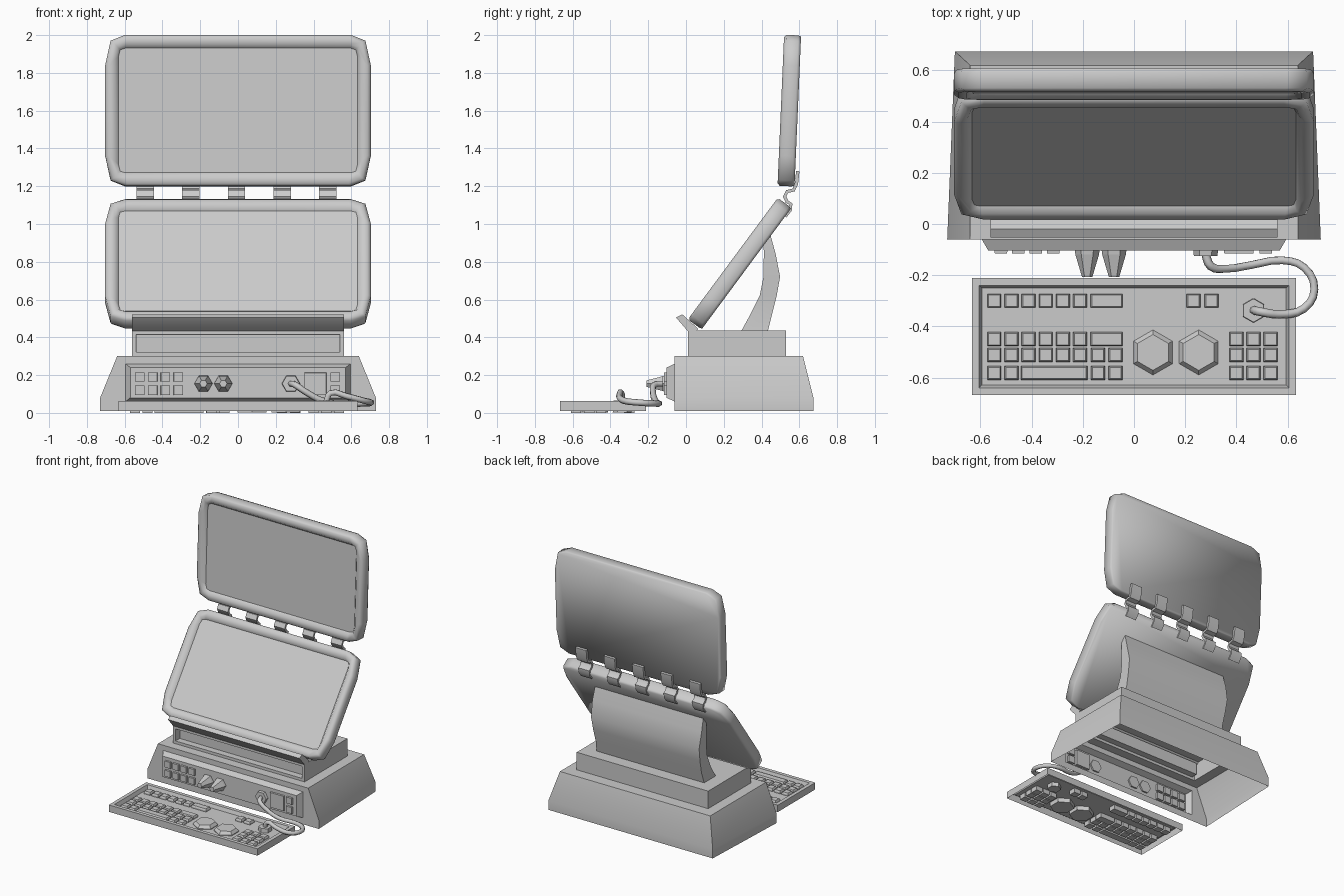
import bpy, bmesh, math
from mathutils import Vector, Matrix

if "Cube" in bpy.data.objects:
    bpy.data.objects.remove(bpy.data.objects["Cube"])

grey = bpy.data.materials.new("plain_grey")
grey.use_nodes = True
COLOUR = (0.6, 0.6, 0.6, 1)
grey.diffuse_color = COLOUR
grey.node_tree.nodes["Principled BSDF"].inputs["Base Color"].default_value = COLOUR


def finish(name, bm, angle=None, matrix=None):
    """Turn a bmesh into an object; angle None keeps it flat."""
    bmesh.ops.recalc_face_normals(bm, faces=bm.faces)
    if matrix:
        bm.transform(matrix)
    me = bpy.data.meshes.new(name)
    bm.to_mesh(me)
    bm.free()
    me.materials.append(grey)
    ob = bpy.data.objects.new(name, me)
    bpy.context.collection.objects.link(ob)
    if angle:
        bpy.ops.object.select_all(action='DESELECT')
        ob.select_set(True)
        bpy.context.view_layer.objects.active = ob
        bpy.ops.object.shade_smooth_by_angle(angle=math.radians(angle))
    return ob


def loft(bm, rings, start=True, end=True):
    """Skin a list of closed rings of points."""
    loops = [[bm.verts.new(p) for p in ring] for ring in rings]
    for a, b in zip(loops, loops[1:]):
        for i in range(len(a)):
            j = (i + 1) % len(a)
            bm.faces.new((a[i], a[j], b[j], b[i]))
    if start:
        bm.faces.new(loops[0])
    if end:
        bm.faces.new(loops[-1])
    return loops


def flat_rect(x, y, hx, hy, z):
    return [(x - hx, y - hy, z), (x + hx, y - hy, z), (x + hx, y + hy, z), (x - hx, y + hy, z)]


def wall_rect(x, z, hx, hz, y):
    return [(a, y, b) for a, b, _ in flat_rect(x, z, hx, hz, 0)]


def hexagon(x, y, r, z, turn=30):
    angles = [math.radians(60 * i + turn) for i in range(6)]
    return [(x + r * math.cos(a), y + r * math.sin(a), z) for a in angles]


def wall_hex(x, z, r, y):
    return [(a, y, b) for a, b, _ in hexagon(x, z, r, 0, 0)]


# Base: open-bottomed skirt with a stepped box on top
def plan(front, back, y0, y1, z):
    return [(-front, y0, z), (front, y0, z), (back, y1, z), (-back, y1, z)]


bm = bmesh.new()
loft(bm, [plan(.73, .70, -.06, .675, .01), plan(.73, .70, -.06, .675, .08),
          plan(.64, .64, -.06, .62, .30), plan(.56, .56, .01, .53, .30),
          plan(.56, .56, .01, .53, .435)], start=False)
bm.faces.ensure_lookup_table()
bmesh.ops.recalc_face_normals(bm, faces=bm.faces)

# Recessed slot in the front of the box
slot = [f for f in bm.faces if f.normal.y < -.9 and f.calc_center_median().z > .31]
bmesh.ops.inset_individual(bm, faces=slot, thickness=.03)
bmesh.ops.inset_individual(bm, faces=slot, thickness=.001, depth=-.05)

# Raised control panel set into the front wall
front = [f for f in bm.faces if f.normal.y < -.9 and f.calc_center_median().y < -.05]
bmesh.ops.dissolve_faces(bm, faces=front)
front = [f for f in bm.faces if f.normal.y < -.9 and f.calc_center_median().y < -.05]
edges = list({e for f in front for e in f.edges})
bmesh.ops.delete(bm, geom=front, context='FACES_ONLY')
panel = loft(bm, [wall_rect(0, .16, .595, .10, -.06), wall_rect(0, .16, .57, .08, -.103)], start=False)
rim = panel[0]
edges += [bm.edges.get((rim[i], rim[(i + 1) % 4])) for i in range(4)]
bmesh.ops.triangle_fill(bm, edges=edges, use_beauty=True)
finish("base", bm, 30)

# Control panel buttons
bm = bmesh.new()
buttons = [(-.52 + .068 * c, z, .027, .027) for c in range(4) for z in (.12, .19)]
buttons += [(.41, .155, .06, .06), (.515, .12, .027, .027), (.515, .19, .027, .027)]
for x, z, hx, hz in buttons:
    loft(bm, [wall_rect(x, z, hx, hz, -.08), wall_rect(x, z, hx - .003, hz - .003, -.116)])
finish("panel_buttons", bm)

# Tapered knobs and cable socket
bm = bmesh.new()
for x in (-.183, -.078):
    loft(bm, [wall_hex(x, .155, .05, -.09), wall_hex(x, .155, .046, -.12), wall_hex(x, .155, .02, -.208)])
loft(bm, [wall_hex(.28, .155, .05, -.09), wall_hex(.28, .155, .046, -.125)])
finish("panel_knobs", bm)

# Ledge under the lower screen
bm = bmesh.new()
profile = [(-.053, .505), (-.02, .522), (.065, .445), (.04, .42), (.012, .43)]
loft(bm, [[(x, y, z) for y, z in profile] for x in (-.56, .56)])
finish("screen_ledge", bm, 30)


# Screens: rounded frame plus a sunken display
def outline(hw, hh, cx, cz, y):
    quarter = [(hw, hh - cz), (hw - cx * .27, hh - cz * .19), (hw - cx, hh)]
    pts = quarter + [(-x, z) for x, z in reversed(quarter)]
    pts += [(-x, -z) for x, z in pts]
    return [(x, y, z) for x, z in pts]


def screen(name, matrix):
    hw, hh = .703, .40
    bm = bmesh.new()
    loft(bm, [outline(hw - .008, hh - .005, .10, .16, .09), outline(hw, hh, .105, .16, .075),
              outline(hw, hh, .105, .16, .012), outline(hw - .018, hh - .012, .10, .15, 0),
              outline(hw - .05, hh - .05, .06, .08, 0), outline(hw - .07, hh - .07, .035, .045, .022)],
         end=False)
    finish(name + "_frame", bm, 80, matrix)
    bm = bmesh.new()
    bm.faces.new([bm.verts.new(p) for p in outline(hw - .07, hh - .07, .035, .045, .022)])
    finish(name + "_display", bm, None, matrix)


def placed(y, z, tilt):
    return Matrix.Translation((0, y, z)) @ Matrix.Rotation(-math.radians(tilt), 4, 'X')


screen("upper_screen", placed(.502, 1.602, 2.5))
screen("lower_screen", placed(.248, .817, 36.5))

# Curved support behind the lower screen
bm = bmesh.new()
sections = [(.42, .285, .43, .46), (.52, .34, .455, .45), (.62, .39, .48, .455),
            (.72, .41, .498, .46), (.84, .412, .475, .465), (.95, .41, .445, .46)]
loft(bm, [flat_rect(0, (a + b) / 2, hw, (b - a) / 2, z) for z, a, b, hw in sections])
finish("support", bm, 35)

# Five S-shaped hinge straps joining the screens
strap = [Vector(p) for p in ((.592, 1.28), (.584, 1.21), (.57, 1.18), (.535, 1.172), (.522, 1.145),
                             (.535, 1.118), (.555, 1.105), (.552, 1.075), (.525, 1.04))]
left, right = [], []
for i, p in enumerate(strap):
    d = (strap[min(i + 1, len(strap) - 1)] - strap[max(i - 1, 0)]).normalized() * .009
    left.append((p.x - d.y, p.y + d.x))
    right.append((p.x + d.y, p.y - d.x))
bm = bmesh.new()
for k in range(5):
    x = -.492 + .242 * k
    loft(bm, [[(s, y, z) for y, z in left + right[::-1]] for s in (x - .046, x + .046)])
finish("hinge_straps", bm, 45)

# Keyboard tray with open underside and raised rim
bm = bmesh.new()
loft(bm, [flat_rect(0, -.44, .633, .228, .01), flat_rect(0, -.44, .633, .228, .063),
          flat_rect(0, -.44, .605, .20, .063), flat_rect(0, -.44, .595, .19, .035)], start=False)
finish("keyboard_tray", bm)

# Keyboard keys: x, y, half width
keys = []
for y in (-.30, -.45, -.512, -.582):
    count = 2 if y == -.582 else 6
    keys += [(-.546 + .067 * c, y, .027) for c in range(count)]
    if y > -.5:
        keys.append((-.107, y, .063))
    else:
        keys += [(-.141, y, .027), (-.072, y, .027)]
    if y < -.4:
        keys += [(.40 + .067 * c, y, .027) for c in range(3)]
keys += [(-.312, -.582, .13), (.233, -.30, .027), (.303, -.30, .027)]
bm = bmesh.new()
for x, y, hx in keys:
    loft(bm, [flat_rect(x, y, hx, .027, 0), flat_rect(x, y, hx, .027, .045),
              flat_rect(x, y, hx - .005, .022, .056)])
finish("keyboard_keys", bm)

# Large hexagonal dials and the cable plug
bm = bmesh.new()
for x in (.074, .253):
    loft(bm, [hexagon(x, -.502, .088, .002), hexagon(x, -.502, .088, .04), hexagon(x, -.502, .07, .062)])
loft(bm, [hexagon(.467, -.338, .05, .002), hexagon(.467, -.338, .046, .066)])
finish("keyboard_dials", bm)

# Cable from the panel socket to the keyboard
path = [(.28, -.12, .155), (.30, -.165, .15), (.36, -.175, .11), (.46, -.16, .06), (.58, -.142, .05),
        (.665, -.17, .05), (.705, -.255, .055), (.665, -.33, .065), (.57, -.353, .09),
        (.49, -.342, .105), (.467, -.337, .06)]
curve = bpy.data.curves.new("cable", 'CURVE')
curve.dimensions = '3D'
curve.bevel_depth = .017
curve.bevel_resolution = 1
curve.resolution_u = 3
curve.use_fill_caps = True
spline = curve.splines.new('BEZIER')
spline.bezier_points.add(len(path) - 1)
for bp, p in zip(spline.bezier_points, path):
    bp.co = p
    bp.handle_left_type = bp.handle_right_type = 'AUTO'
curve.materials.append(grey)
bpy.context.collection.objects.link(bpy.data.objects.new("cable", curve))
